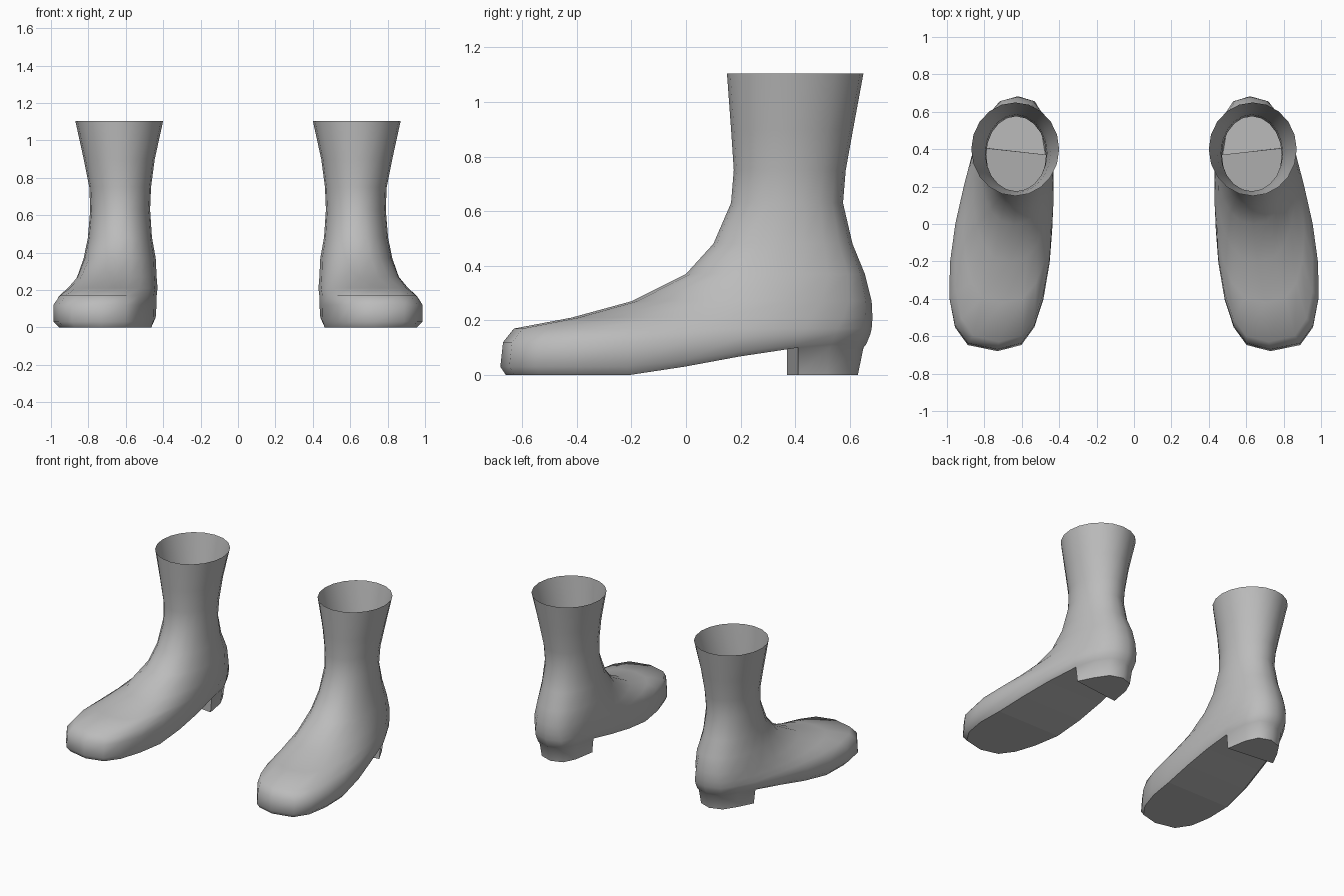
import bpy
import bmesh
from math import sin, cos, pi

cube = bpy.data.objects.get("Cube")
if cube:
    bpy.data.objects.remove(cube)

HALF = 10            # segments per side of each ring
COUNT = HALF * 2
BREAST = 7           # station where the heel block starts

# Rings: height, front y, back y, roundness,
# front (centre x, outer width, inner width), back (same)
RINGS = [
    (0.00, -0.66, 0.65, 0.65, (0.73, 0.31, 0.26), (0.62, 0.19, 0.19)),
    (0.03, -0.68, 0.66, 0.65, (0.73, 0.35, 0.27), (0.62, 0.20, 0.20)),
    (0.12, -0.67, 0.675, 0.65, (0.73, 0.35, 0.27), (0.62, 0.21, 0.21)),
    (0.17, -0.63, 0.68, 0.66, (0.72, 0.31, 0.26), (0.62, 0.22, 0.21)),
    (0.21, -0.42, 0.683, 0.72, (0.70, 0.26, 0.25), (0.62, 0.22, 0.21)),
    (0.27, -0.20, 0.68, 0.78, (0.66, 0.22, 0.21), (0.62, 0.22, 0.20)),
    (0.37, 0.00, 0.655, 0.85, (0.64, 0.19, 0.19), (0.62, 0.20, 0.19)),
    (0.48, 0.10, 0.61, 0.9, (0.63, 0.175, 0.17), (0.63, 0.17, 0.17)),
    (0.63, 0.165, 0.575, 1.0, (0.63, 0.16, 0.16), (0.63, 0.16, 0.16)),
    (0.75, 0.175, 0.585, 1.0, (0.63, 0.165, 0.165), (0.63, 0.165, 0.165)),
    (0.90, 0.165, 0.612, 1.0, (0.635, 0.19, 0.19), (0.635, 0.19, 0.19)),
    (1.105, 0.15, 0.65, 1.0, (0.635, 0.235, 0.235), (0.635, 0.235, 0.235)),
]
UPPER = 0.17         # above this height the rings are level


def lerp(a, b, t):
    return a + (b - a) * t


def arch(y):
    """Height of the sole, rising from the ball to the heel."""
    return 0.1 * min(max((y + 0.17) / 0.54, 0), 1)


def ring_points(level, front, back, power, fore, aft):
    points = []
    for j in range(COUNT):
        k = min(j, COUNT - j)
        angle = pi * k / HALF
        t = (1 - cos(angle)) / 2
        centre, outer, inner = (lerp(a, b, t) for a, b in zip(fore, aft))
        width = max(sin(angle), 0) ** power if 0 < k < HALF else 0
        x = centre + width * (outer if j < HALF else -inner)
        y = lerp(front, back, t)
        if level <= UPPER:
            z = lerp(arch(y), UPPER, level / UPPER)
            # The heel's front edge runs at a slant
            if k == BREAST:
                y += 0.03 if j < HALF else -0.01
        else:
            z = level
        points.append((x, y, z))
    return points


def build_boot(name, side, material):
    bm = bmesh.new()

    def vert(p):
        return bm.verts.new((p[0] * side, p[1], p[2]))

    def face(*verts):
        f = bm.faces.new(verts if side > 0 else verts[::-1])
        f.smooth = True
        return f

    # Foot, ankle and shaft
    rings = [[vert(p) for p in ring_points(*r)] for r in RINGS]
    for low, high in zip(rings, rings[1:]):
        for j in range(COUNT):
            n = (j + 1) % COUNT
            face(low[j], low[n], high[n], high[j])

    # Heel block walls
    sole = rings[0]
    heel = {}
    for j in range(BREAST, COUNT - BREAST + 1):
        x, y, z = sole[j].co
        heel[j] = vert((lerp(abs(x), 0.62, 0.06), y - 0.09 * max(y - 0.42, 0), 0))
    for j in range(BREAST, COUNT - BREAST):
        face(heel[j], heel[j + 1], sole[j + 1], sole[j])

    # Sole, heel front and heel bottom
    flat = []

    def strip(row, first, last):
        for j in range(first, last):
            corners = [row[j], row[(COUNT - j) % COUNT], row[COUNT - j - 1], row[j + 1]]
            flat.append(face(*dict.fromkeys(corners)))

    strip(sole, 0, BREAST)
    strip(heel, BREAST, HALF)
    a, b = BREAST, COUNT - BREAST
    flat.append(face(sole[a], sole[b], heel[b], heel[a]))

    # Crisp edges round the underside
    for f in flat:
        f.smooth = False
        for e in f.edges:
            e.smooth = False

    mesh = bpy.data.meshes.new(name)
    bm.to_mesh(mesh)
    bm.free()
    mesh.materials.append(material)
    obj = bpy.data.objects.new(name, mesh)
    bpy.context.collection.objects.link(obj)


grey = bpy.data.materials.new("plain_grey")
grey.use_nodes = True
colour = (0.5, 0.5, 0.5, 1)
grey.diffuse_color = colour
grey.node_tree.nodes["Principled BSDF"].inputs["Base Color"].default_value = colour

build_boot("left_boot", 1, grey)
build_boot("right_boot", -1, grey)
